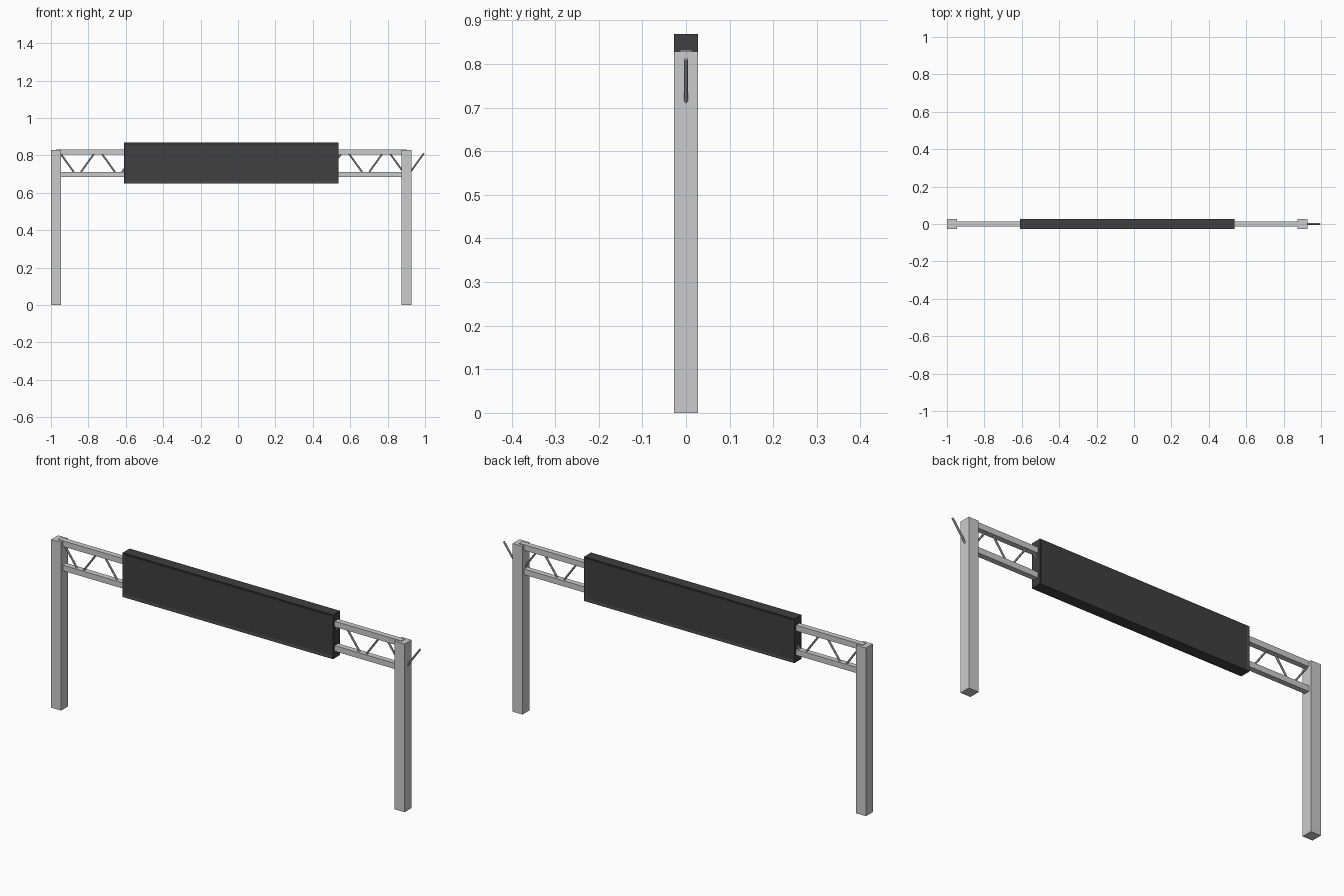
import bpy, bmesh
from mathutils import Vector

if "Cube" in bpy.data.objects:
    bpy.data.objects.remove(bpy.data.objects["Cube"])


def finish(name, bm):
    mesh = bpy.data.meshes.new(name)
    bm.to_mesh(mesh)
    bm.free()
    ob = bpy.data.objects.new(name, mesh)
    bpy.context.collection.objects.link(ob)
    return ob


def box_bm(lo, hi):
    lo, hi = Vector(lo), Vector(hi)
    bm = bmesh.new()
    bmesh.ops.create_cube(bm, size=1)
    bmesh.ops.scale(bm, vec=hi - lo, verts=bm.verts)
    bmesh.ops.translate(bm, vec=(lo + hi) / 2, verts=bm.verts)
    return bm


def add_rod(bm, a, b, radius, sides=8):
    a, b = Vector(a), Vector(b)
    rot = (b - a).to_track_quat('Z', 'Y').to_matrix().to_4x4()
    rot.translation = (a + b) / 2
    bmesh.ops.create_cone(bm, cap_ends=True, segments=sides, radius1=radius,
                          radius2=radius, depth=(b - a).length, matrix=rot)


# Upright posts
for name, x in (("left_post", -0.973), ("right_post", 0.9)):
    finish(name, box_bm((x - 0.027, -0.027, 0), (x + 0.027, 0.027, 0.829)))

# Horizontal chords of the truss
for name, z in (("upper_chord", 0.818), ("lower_chord", 0.698)):
    finish(name, box_bm((-0.973, -0.0135, z - 0.014), (0.9, 0.0135, z + 0.014)))

# Zigzag braces; the last one passes through the right post
bm = bmesh.new()
for i in range(18):
    x = -0.914 + 0.1101 * i
    lean = 0.036 if i % 2 else -0.036
    add_rod(bm, (x - lean, 0, 0.711), (x + lean, 0, 0.811), 0.0048)
braces = finish("truss_braces", bm)
bpy.context.view_layer.objects.active = braces
braces.select_set(True)
bpy.ops.object.shade_smooth_by_angle()

# Display panel with shallow recessed faces front and back
bm = box_bm((-0.61, -0.027, 0.65), (0.537, 0.027, 0.868))
bm.normal_update()
for face in [f for f in bm.faces if abs(f.normal.y) > 0.9]:
    bmesh.ops.inset_region(bm, faces=[face], thickness=0.018)
    inward = -face.normal.normalized() * 0.004
    bmesh.ops.translate(bm, vec=inward, verts=face.verts)
panel = finish("display_panel", bm)
dark = bpy.data.materials.new("dark_panel")
dark.diffuse_color = (0.05, 0.05, 0.05, 1)
dark.use_nodes = True
dark.node_tree.nodes["Principled BSDF"].inputs["Base Color"].default_value = dark.diffuse_color
panel.data.materials.append(dark)
